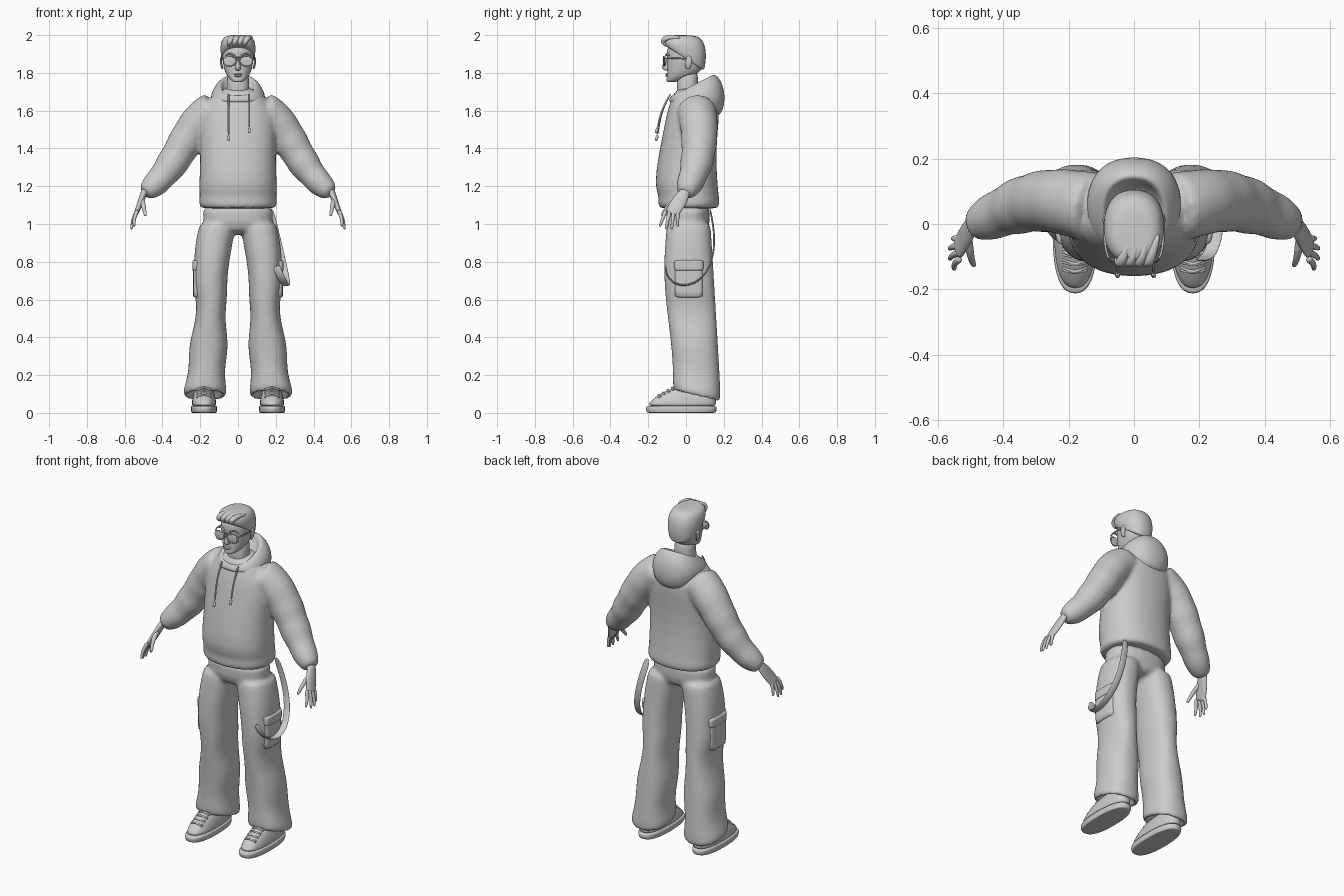
import bpy, bmesh, math
from math import sin, cos, pi, tau
from mathutils import Vector
from mathutils.geometry import interpolate_bezier

default_cube = bpy.data.objects.get("Cube")
if default_cube:
    bpy.data.objects.remove(default_cube)

grey = bpy.data.materials.new("plain grey")
grey.use_nodes = True
grey.diffuse_color = (.6, .6, .6, 1)
grey.node_tree.nodes["Principled BSDF"].inputs["Base Color"].default_value = grey.diffuse_color


def rounded(value, power):
    return math.copysign(abs(value) ** (2 / power), value)


def ring(half, front, back, z, tilt=0, centre=0, power=2.3, sides=20):
    """Rounded outline at height z in front; its back is raised by tilt."""
    outline = []
    for i in range(sides):
        u = rounded(cos(tau * i / sides), power)
        v = rounded(sin(tau * i / sides), power)
        outline.append(Vector((centre + u * half, (front + back + v * (back - front)) / 2,
                               z + tilt * (v + 1) / 2)))
    return outline


def shrunk(outline, factor, lift=0):
    """Copy of an outline scaled about its middle and moved upward."""
    middle = sum(outline, Vector()) / len(outline)
    return [middle + (v - middle) * factor + Vector((0, 0, lift)) for v in outline]


def arc(start, pull_start, pull_end, end, steps=8):
    return interpolate_bezier(Vector(start), Vector(pull_start), Vector(pull_end), Vector(end), steps)


def line(start, end, steps=4):
    return [Vector(start).lerp(Vector(end), i / (steps - 1)) for i in range(steps)]


def tube(path, radius, along=(0, 1, 0), closed=False, sides=10):
    """Sections swept on a path; radius(t) gives the sizes along and across."""
    count, sections = len(path), []
    for i, point in enumerate(path):
        before = path[i - 1] if i or closed else point
        after = path[(i + 1) % count] if closed or i + 1 < count else point
        tangent = (after - before).normalized()
        a = Vector(along)
        a = (a - tangent * a.dot(tangent)).normalized()
        b = tangent.cross(a)
        size_a, size_b = radius(i / (count - 1))
        sections.append([point + a * size_a * cos(tau * k / sides) + b * size_b * sin(tau * k / sides)
                         for k in range(sides)])
    return sections


def cord(size, taper=0):
    """Round tube radius that narrows by taper toward its end."""
    return lambda t: (size * (1 - taper * t), size * (1 - taper * t))


def ball(centre, size, steps=8):
    x, y, z = centre
    wide, deep, tall = size
    rows = []
    for k in range(1, steps):
        s, c = sin(pi * k / steps), cos(pi * k / steps)
        rows.append(ring(wide * s, y - deep * s, y + deep * s, z - tall * c, centre=x, power=2))
    return rows


def flipped(sections):
    return [[Vector((-v.x, v.y, v.z)) for v in outline] for outline in sections]


def build(name, shells, mirror=False, closed=False, fuse=False, levels=2):
    """Skin each shell of outlines into one smooth object."""
    bm = bmesh.new()
    for sections in shells:
        loops = [[bm.verts.new(v) for v in outline] for outline in sections]
        following = loops[1:] + loops[:1] if closed else loops[1:]
        for lower, upper in zip(loops, following):
            for i in range(len(lower)):
                bm.faces.new((lower[i - 1], lower[i], upper[i], upper[i - 1]))
        if not closed:
            bm.faces.new(loops[0])
            bm.faces.new(loops[-1])
    bmesh.ops.recalc_face_normals(bm, faces=bm.faces)
    for face in bm.faces:
        face.smooth = True
    mesh = bpy.data.meshes.new(name)
    bm.to_mesh(mesh)
    bm.free()
    mesh.materials.append(grey)
    part = bpy.data.objects.new(name, mesh)
    bpy.context.collection.objects.link(part)
    if mirror:
        part.modifiers.new("mirror", "MIRROR").use_mirror_merge = False
    subdivision = part.modifiers.new("round", "SUBSURF")
    subdivision.levels = subdivision.render_levels = levels
    if fuse:
        remesh = part.modifiers.new("fuse", "REMESH")
        remesh.mode, remesh.voxel_size, remesh.use_smooth_shade = "VOXEL", .011, True
        soften = part.modifiers.new("soften", "SMOOTH")
        soften.factor, soften.iterations = .5, 4


# Hoodie: body and sleeves fused into one cloth, with a gathered hem
hem = ring(.21, -.15, .18, 1.12)
body = [shrunk(hem, .9, -.04), shrunk(hem, .98, -.03), hem, shrunk(hem, .97, .03),
        ring(.21, -.17, .17, 1.2), ring(.2, -.15, .16, 1.35), ring(.21, -.12, .17, 1.5),
        ring(.2, -.1, .18, 1.6), ring(.16, -.08, .16, 1.66), ring(.08, -.05, .1, 1.73)]


def sleeve_radius(t):
    size = .11 - .03 * t - .03 * t ** 6 + .005 * t * sin(30 * t)
    return size, size * .97


sleeve = tube(arc((.12, .05, 1.6), (.27, .08, 1.55), (.3, .09, 1.3), (.5, -.01, 1.16), steps=18),
              sleeve_radius, sides=16)
build("hoodie", [body, sleeve, flipped(sleeve)], fuse=True, levels=1)

# Hood lying open behind the neck
hood_rim = ring(.1, -.08, .15, 1.68, tilt=.12)
build("hood", [[shrunk(hood_rim, .7, -.06), shrunk(hood_rim, .85, -.01), hood_rim,
                ring(.135, -.09, .19, 1.66, tilt=.1), ring(.15, -.09, .21, 1.65, tilt=.03),
                ring(.135, -.08, .2, 1.64, tilt=-.04), ring(.09, -.05, .16, 1.63, tilt=-.08)]])

# Drawstrings with thicker tips
for side, x, low in ("right", -.05, 1.47), ("left", .06, 1.51):
    top, end, tip = (x, -.08, 1.69), (x, -.15, low), (x, -.16, low - .03)
    string = tube(arc(top, (x, -.12, 1.63), (x, -.14, 1.57), end), cord(.005), along=(1, 0, 0))
    build(side + "_drawstring", [string, tube(line(end, tip), cord(.008), along=(1, 0, 0))], levels=1)

# Trousers: hips and two wide legs fused, with a sloping, tucked hem
hips = [ring(.19, -.11, .13, 1.14), ring(.2, -.11, .13, 1), ring(.13, -.08, .11, .94)]


def leg_ring(t):
    fold = .01 * t * sin(19 * t)
    inner = min(.06, .01 + .13 * t) - fold
    outer = .2 + .03 * sin(pi * min(1, 2 * t)) + .09 * t * t + fold
    front = -.1 - .02 * sin(5 * t) + .01 * t
    return ring((outer - inner) / 2, front, .13 + .055 * t, 1.02 - .87 * t,
                tilt=-.06 * t ** 4, centre=(outer + inner) / 2)


leg = [leg_ring(i / 16) for i in range(17)]
hem = leg[-1]
leg += [shrunk(hem, .97, -.025), shrunk(hem, .88, -.035), shrunk(hem, .75, -.02), shrunk(hem, .7, .03)]
build("trousers", [hips, leg, flipped(leg)], fuse=True, levels=1)

# Side pockets with flaps
pocket, flap = ([ring(.03 + extra, -.06 - extra, .09 + extra, z, centre=.208, power=4)
                 for z in (low, low + .01, high - .01, high)]
                for extra, low, high in ((0, .61, .78), (.004, .75, .81)))
build("side_pockets", [pocket, flap], mirror=True, levels=1)

# Loose strap looping from the back of the waist to the left pocket
build("hanging_strap", [tube(arc((.165, .125, 1.09), (.28, .25, .62), (.28, -.12, .6), (.2, -.11, .78), steps=14),
                             lambda t: (.021, .005), along=(1, 0, 0))])


# Shoes: sole, upper and laces
def shoe_ring(half, toe, z, tilt=0):
    return ring(half, toe, .16, z, tilt, centre=.18, power=2.5)


tread = shoe_ring(.068, -.21, 0)
build("shoe_soles", [[shrunk(tread, .9), tread, shrunk(tread, 1.03, .02), shrunk(tread, 1.02, .036),
                      shrunk(tread, .9, .038)]], mirror=True)
build("shoe_uppers", [[shoe_ring(.062, -.2, .03), shoe_ring(.066, -.2, .05), shoe_ring(.063, -.18, .07),
                       shoe_ring(.056, -.14, .1, tilt=.01), shoe_ring(.04, -.06, .14, tilt=.01)]], mirror=True)
laces = []
for k in range(4):
    y, z = -.15 + .024 * k, .09 + .013 * k
    for lean in -1, 1:
        start, end = (.18 - .04 * lean, y + .01, z - .01), (.18 + .04 * lean, y + .02, z - .005)
        laces.append(tube(arc(start, (.18, y, z + .01), (.18, y, z + .01), end), cord(.005)))
build("shoe_laces", laces, mirror=True, levels=1)

# Hands: palm, four spread fingers and thumb
hand = [tube(arc((.49, 0, 1.18), (.51, -.02, 1.14), (.52, -.05, 1.1), (.542, -.078, 1.05)),
             lambda t: (.025 + .04 * t * (1.3 - t), .02 - .007 * t))]
for k in range(4):
    knuckle = Vector((.532, -.105 + .02 * k, 1.075))
    tip = Vector((.55 + .016 * sin(k), -.14 + .032 * k, .985 - .018 * sin(pi * k / 3)))
    bend = knuckle.lerp(tip, .5) + Vector((.01, 0, 0))
    hand.append(tube(arc(knuckle, bend, bend, tip, steps=5), cord(.012, taper=.4)))
hand.append(tube(arc((.51, -.04, 1.13), (.5, -.09, 1.11), (.5, -.11, 1.08), (.488, -.13, 1.04), steps=5),
                 cord(.016, taper=.5)))
build("hands", hand, mirror=True)

# Neck and head
build("neck", [[ring(.068, -.05, .075, 1.66), ring(.058, -.05, .06, 1.73), ring(.06, -.045, .07, 1.82)]])
build("head", [[ring(.022, -.1, -.05, 1.75), ring(.044, -.105, .01, 1.76, tilt=.01), ring(.066, -.1, .07, 1.79, tilt=.01),
                ring(.077, -.1, .09, 1.83), ring(.085, -.1, .1, 1.88), ring(.084, -.105, .1, 1.93),
                ring(.06, -.07, .08, 1.97), ring(.03, -.03, .04, 1.98)]])

# Face: nose, lips, eyebrows and ears
build("nose", [[ring(.007, -.113, -.07, 1.88), ring(.01, -.12, -.07, 1.85), ring(.017, -.132, -.07, 1.825),
                ring(.012, -.112, -.07, 1.81)]])
build("lips", [ball((0, -.1, 1.792), (.024, .01, .005)), ball((0, -.1, 1.784), (.02, .01, .006))], levels=1)
build("eyebrows", [tube(arc((.016, -.106, 1.89), (.03, -.106, 1.9), (.05, -.1, 1.91), (.066, -.09, 1.89)),
                        cord(.005))], mirror=True, levels=1)
build("ears", [tube(arc((.08, .01, 1.82), (.09, .01, 1.84), (.096, .015, 1.87), (.083, .015, 1.89)),
                    lambda t: (.008 + .012 * sin(pi * t), .006))], mirror=True)

# Short hair with a raised, swept fringe
build("hair", [[ring(.078, -.09, .09, 1.935, tilt=-.13), ring(.088, -.11, .1, 1.94, tilt=-.12),
                ring(.096, -.125, .11, 1.96, tilt=-.07), ring(.09, -.12, .1, 1.985, tilt=-.03),
                ring(.068, -.1, .075, 2, tilt=-.01), ring(.035, -.06, .03, 2)]])
build("fringe_locks", [tube(arc((x, -.09, 1.94), (x, -.16, 1.97), (x + .02, -.1, 2), (x + .04, -.03, 1.985)),
                            lambda t: (.008 + .009 * sin(pi * t), .008 + .009 * sin(pi * t)), along=(1, 0, 0))
                       for x in (-.05, -.022, .006, .034)])

# Aviator glasses: drop-shaped rims, lenses, double bridge and side arms
rim = []
for k in range(16):
    u, v = cos(tau * k / 16), sin(tau * k / 16)
    drop = .032 if v < 0 else .021
    rim.append(Vector((.042 + .035 * u - .005 * v, -.118 + .012 * max(0, u), 1.866 + drop * v)))
build("glasses_rims", [tube(rim, cord(.003), closed=True)], mirror=True, closed=True, levels=1)
build("glasses_lenses", [ball((.043, -.115, 1.862), (.034, .004, .028))], mirror=True, levels=1)
build("glasses_bridge", [tube(line((-.015, -.121, z), (.015, -.121, z)), cord(.003)) for z in (1.868, 1.885)], levels=1)
build("glasses_arms", [tube(arc((.075, -.107, 1.876), (.09, -.09, 1.88), (.09, -.04, 1.88), (.091, .01, 1.872)),
                            cord(.004), along=(0, 0, 1))], mirror=True, levels=1)
